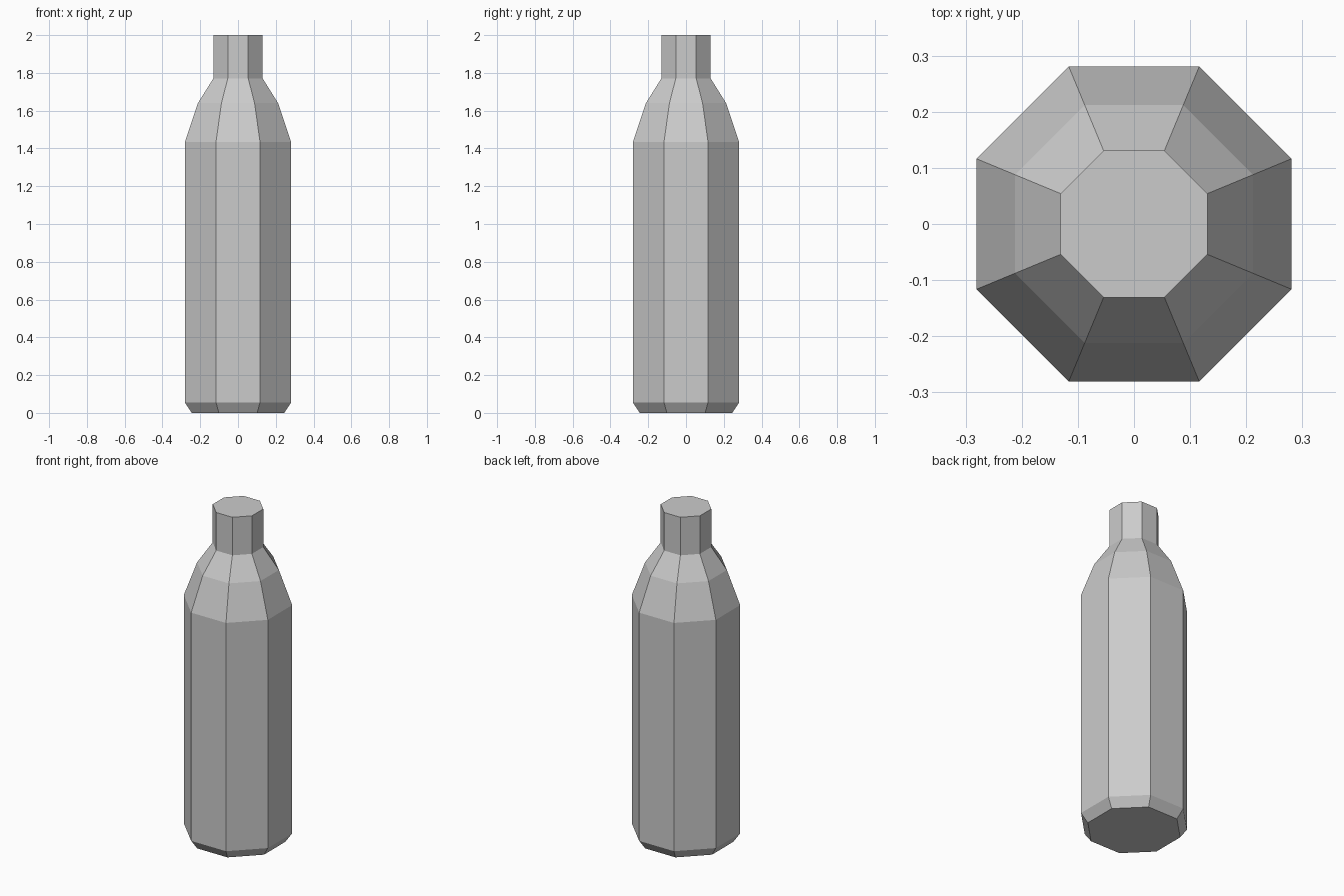
import bpy
import bmesh
from math import pi, cos, sin

cube = bpy.data.objects.get("Cube")
if cube:
    bpy.data.objects.remove(cube, do_unlink=True)

SIDES = 8

# One flat grey for the whole bottle
grey = bpy.data.materials.new("plain_grey")
grey.use_nodes = True
colour = (0.6, 0.6, 0.6, 1)
grey.diffuse_color = colour
grey.node_tree.nodes["Principled BSDF"].inputs["Base Color"].default_value = colour

# Bottle profile: distance from the axis to the flat sides, height
profile = [
    (0.245, 0),      # base
    (0.281, 0.055),  # base chamfer
    (0.281, 1.435),  # body
    (0.212, 1.64),   # lower shoulder
    (0.131, 1.77),   # upper shoulder
    (0.131, 2),      # neck
]


def ring(bm, flat, z):
    """Octagon with its flat sides facing the axes."""
    r = flat / cos(pi / SIDES)
    angles = [(i + 0.5) * 2 * pi / SIDES for i in range(SIDES)]
    return [bm.verts.new((r * cos(a), r * sin(a), z)) for a in angles]


# Bottle: rings joined into walls, closed at base and top
bm = bmesh.new()
rings = [ring(bm, flat, z) for flat, z in profile]
for low, high in zip(rings, rings[1:]):
    for i in range(SIDES):
        j = (i + 1) % SIDES
        bm.faces.new((low[i], low[j], high[j], high[i]))
bm.faces.new(rings[0][::-1])
bm.faces.new(rings[-1])

mesh = bpy.data.meshes.new("bottle")
bm.to_mesh(mesh)
bm.free()
mesh.materials.append(grey)
bpy.context.collection.objects.link(bpy.data.objects.new("bottle", mesh))
